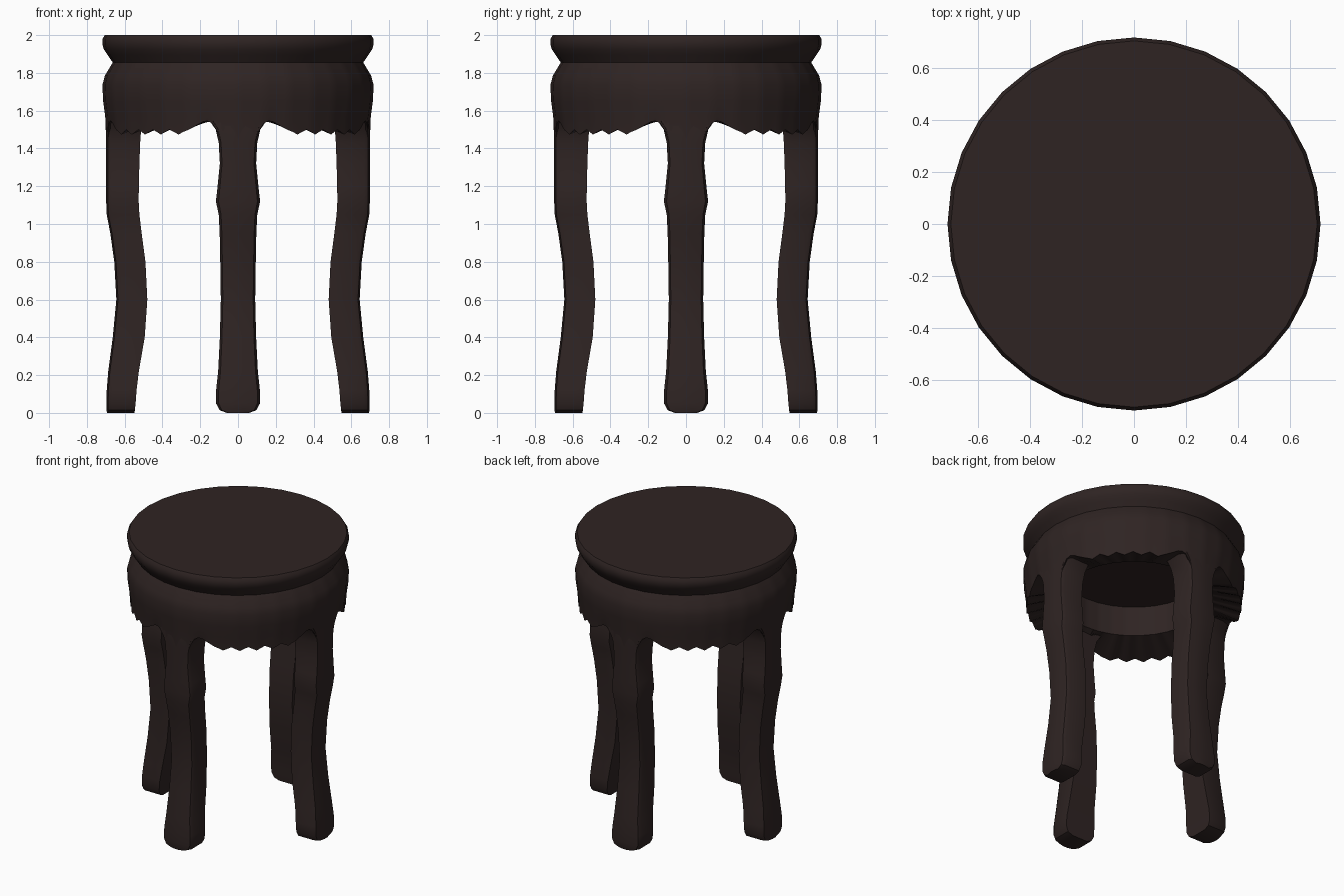
import bpy, bmesh, math

if "Cube" in bpy.data.objects:
    bpy.data.objects.remove(bpy.data.objects["Cube"])

wood = bpy.data.materials.new("dark brown wood")
wood.diffuse_color = (0.028, 0.0175, 0.0165, 1)
wood.use_nodes = True
wood.node_tree.nodes["Principled BSDF"].inputs["Base Color"].default_value = wood.diffuse_color
N = 160                       # angular steps; silhouette follows a 32-gon


def interp(table, x):
    for (x0, y0), (x1, y1) in zip(table, table[1:]):
        if x <= x1:
            return y0 + (y1 - y0) * max(0, x - x0) / (x1 - x0)
    return table[-1][1]


def polar(i, r, z, steps=N):
    a = 2 * math.pi * i / steps
    k = math.pi / 32
    r *= math.cos(k) / math.cos(a % (2 * k) - k)
    return (r * math.cos(a), r * math.sin(a), z)


def finish(bm, name, angle=35):
    bmesh.ops.recalc_face_normals(bm, faces=bm.faces)
    me = bpy.data.meshes.new(name)
    bm.to_mesh(me)
    bm.free()
    me.materials.append(wood)
    ob = bpy.data.objects.new(name, me)
    bpy.context.collection.objects.link(ob)
    bpy.ops.object.select_all(action='DESELECT')
    ob.select_set(True)
    bpy.context.view_layer.objects.active = ob
    bpy.ops.object.shade_smooth_by_angle(angle=math.radians(angle))
    return ob


def bridge(bm, rings):
    for a, b in zip(rings, rings[1:]):
        n = len(a)
        for i in range(n):
            bm.faces.new((a[i], a[(i + 1) % n], b[(i + 1) % n], b[i]))


# seat: moulded round slab
bm = bmesh.new()
prof = [(0.663, 1.855), (0.69, 1.895), (0.71, 1.925), (0.718, 1.95), (0.718, 1.98), (0.705, 2.0)]
rings = [[bm.verts.new(polar(i, r, z, 32)) for i in range(32)] for r, z in prof]
bridge(bm, rings)
bm.faces.new(rings[-1])
bm.faces.new(rings[0])
finish(bm, "seat")

# apron: drum with scalloped hem between the legs, hollow underneath
arch = [(0, 1.42), (7.5, 1.42), (9, 1.49), (11, 1.53), (13.5, 1.546), (16, 1.54),
        (18, 1.525), (22.5, 1.497)]


def hem(i):
    a = (360 * i / N) % 90
    a = min(a, 90 - a)
    if a <= 22.5:
        return interp(arch, a)
    return 1.487 - 0.013 * math.cos(math.radians((a - 27) * 40))


bm = bmesh.new()
rings = [[bm.verts.new(polar(i, 0.48, 1.76)) for i in range(N)],
         [bm.verts.new(polar(i, 0.48, 1.548)) for i in range(N)],
         [bm.verts.new(polar(i, 0.697, hem(i))) for i in range(N)]]
for r, z in [(0.703, 1.57), (0.714, 1.65), (0.718, 1.735), (0.705, 1.785), (0.663, 1.855)]:
    rings.append([bm.verts.new(polar(i, r, z)) for i in range(N)])
bridge(bm, rings)
bm.faces.new(rings[0])        # underside of the seat
finish(bm, "apron")

# legs: S-curved, (z, half width, inner radius, outer radius)
LEG = [(0.0, 0.06, 0.548, 0.694), (0.015, 0.098, 0.546, 0.696), (0.05, 0.116, 0.542, 0.697),
       (0.12, 0.116, 0.537, 0.695), (0.22, 0.105, 0.525, 0.687), (0.4, 0.096, 0.494, 0.663),
       (0.6, 0.091, 0.48, 0.644), (0.8, 0.094, 0.49, 0.655), (0.95, 0.097, 0.51, 0.676),
       (1.05, 0.102, 0.522, 0.695), (1.12, 0.117, 0.526, 0.698), (1.2, 0.108, 0.525, 0.698),
       (1.32, 0.096, 0.522, 0.698), (1.43, 0.102, 0.518, 0.698), (1.5, 0.118, 0.513, 0.698),
       (1.56, 0.16, 0.51, 0.695)]
for k, name in enumerate(["right_leg", "back_leg", "left_leg", "front_leg"]):
    bm = bmesh.new()
    rings = []
    for z, w, ri, ro in LEG:
        section = [(ri, -w), (ri, w), (ro - 0.03, w), (ro - 0.009, 0.88 * w), (ro, 0.3 * w),
                   (ro, -0.3 * w), (ro - 0.009, -0.88 * w), (ro - 0.03, -w)]
        rings.append([bm.verts.new((x, y, z)) for x, y in section])
    bridge(bm, rings)
    bm.faces.new(rings[0])
    bm.faces.new(rings[-1])
    finish(bm, name, 40).rotation_euler.z = k * math.pi / 2
